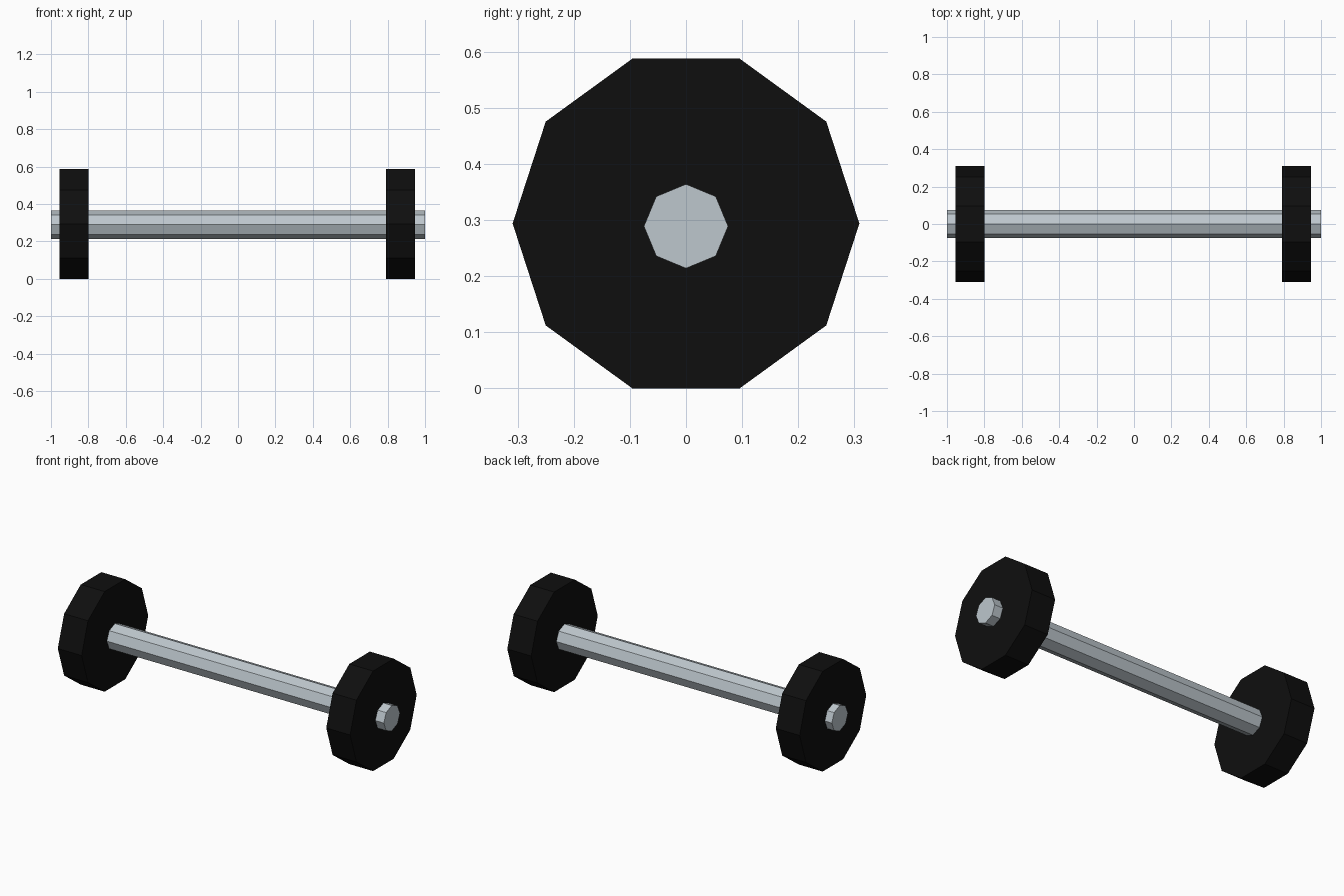
import bpy
import bmesh
import math
from mathutils import Matrix

cube = bpy.data.objects.get("Cube")
if cube:
    bpy.data.objects.remove(cube, do_unlink=True)


def material(name, rgb):
    mat = bpy.data.materials.new(name)
    mat.use_nodes = True
    color = (*rgb, 1.0)
    mat.diffuse_color = color
    bsdf = next(n for n in mat.node_tree.nodes if n.type == "BSDF_PRINCIPLED")
    bsdf.inputs["Base Color"].default_value = color
    return mat


def prism(name, sides, radius, x_min, x_max, z, mat):
    """Flat-shaded prism lying along x, with a corner pointing to +y."""
    bm = bmesh.new()
    bmesh.ops.create_cone(bm, cap_ends=True, segments=sides, radius1=radius,
                          radius2=radius, depth=x_max - x_min,
                          matrix=Matrix.Rotation(math.pi / 2, 4, "Y"))
    mesh = bpy.data.meshes.new(name)
    bm.to_mesh(mesh)
    bm.free()
    mesh.materials.append(mat)
    obj = bpy.data.objects.new(name, mesh)
    obj.location = ((x_min + x_max) / 2, 0, z)
    bpy.context.collection.objects.link(obj)
    return obj


steel = material("light steel", (0.51, 0.57, 0.61))
rubber = material("black rubber", (0.0045, 0.0045, 0.0045))

# Bar running through both weights
prism("bar", 8, 0.075, -1.0, 1.0, 0.289, steel)

# Ten-sided weights resting on a flat side
weight_radius = 0.309
weight_height = weight_radius * math.cos(math.pi / 10)
for name, x_min in (("right_weight", -0.955), ("left_weight", 0.79)):
    prism(name, 10, weight_radius, x_min, x_min + 0.155, weight_height, rubber)
